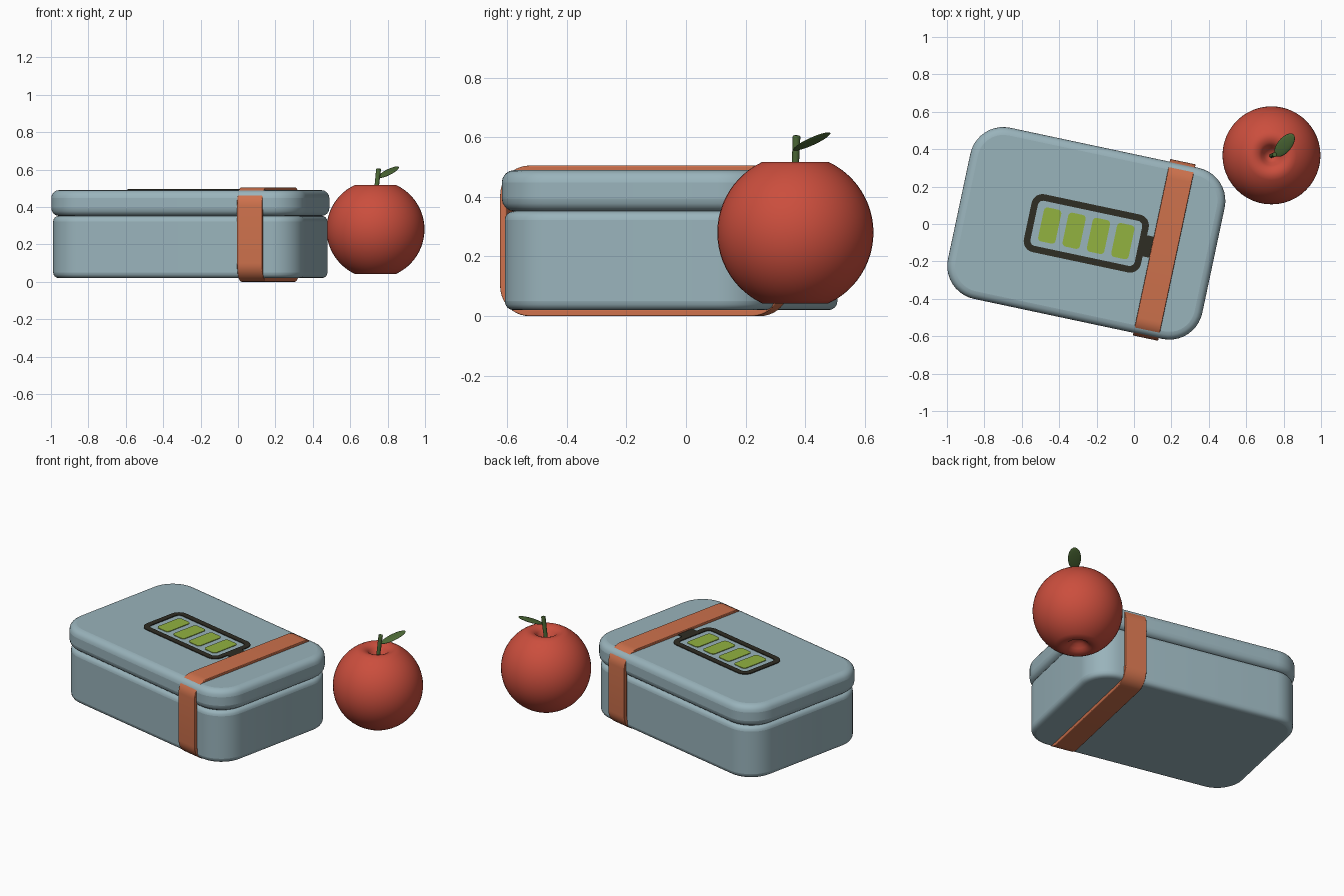
import bpy, bmesh, math
from mathutils import Matrix, Vector

if "Cube" in bpy.data.objects:
    bpy.data.objects.remove(bpy.data.objects["Cube"])


def material(name, r, g, b):
    lin = lambda c: ((c / 255 + 0.055) / 1.055) ** 2.4
    m = bpy.data.materials.new(name)
    m.diffuse_color = (lin(r), lin(g), lin(b), 1)
    m.use_nodes = True
    m.node_tree.nodes["Principled BSDF"].inputs["Base Color"].default_value = m.diffuse_color
    return m


BLUE = material("blue grey", 153, 179, 187)
ORANGE = material("burnt orange", 205, 113, 76)
DARK = material("charcoal", 47, 45, 36)
GREEN = material("lime green", 146, 178, 64)
RED = material("apple red", 203, 78, 61)
LEAF = material("leaf green", 78, 107, 55)

# Box frame: everything on the box is modelled in this turned frame
BOX = Matrix.Translation((-0.255, -0.05, 0)) @ Matrix.Rotation(math.radians(-12), 4, 'Z')


def finish(bm, name, mat, matrix=Matrix(), bevel=0, segments=4, angle=35):
    bmesh.ops.recalc_face_normals(bm, faces=bm.faces[:])
    me = bpy.data.meshes.new(name)
    bm.to_mesh(me)
    bm.free()
    me.materials.append(mat)
    ob = bpy.data.objects.new(name, me)
    bpy.context.collection.objects.link(ob)
    ob.matrix_world = matrix
    if bevel:
        mod = ob.modifiers.new("soft edges", 'BEVEL')
        mod.width, mod.segments = bevel, segments
        mod.limit_method, mod.angle_limit = 'ANGLE', math.radians(50)
    bpy.ops.object.select_all(action='DESELECT')
    ob.select_set(True)
    bpy.context.view_layer.objects.active = ob
    bpy.ops.object.shade_smooth_by_angle(angle=math.radians(angle))
    return ob


def rounded(w, h, r, n=10):
    """Rounded rectangle outline centred on the origin."""
    pts = []
    for q, (sx, sy) in enumerate([(1, 1), (-1, 1), (-1, -1), (1, -1)]):
        for i in range(n + 1):
            a = math.pi / 2 * (q + i / n)
            pts.append((sx * (w / 2 - r) + r * math.cos(a), sy * (h / 2 - r) + r * math.sin(a)))
    return pts


def slab(name, mat, outline, z0, z1, matrix, bevel=0):
    bm = bmesh.new()
    lo, hi = [[bm.verts.new((x, y, z)) for x, y in outline] for z in (z0, z1)]
    n = len(lo)
    bm.faces.new(lo)
    bm.faces.new(hi)
    for i in range(n):
        j = (i + 1) % n
        bm.faces.new((lo[i], lo[j], hi[j], hi[i]))
    return finish(bm, name, mat, matrix, bevel)


def frame(name, mat, outer, inner, z0, z1, matrix, bevel=0):
    bm = bmesh.new()
    rings = [[bm.verts.new((x, y, z)) for x, y in o]
             for o, z in ((outer, z0), (outer, z1), (inner, z1), (inner, z0))]
    n = len(outer)
    for k in range(4):
        a, b = rings[k], rings[(k + 1) % 4]
        for i in range(n):
            j = (i + 1) % n
            bm.faces.new((a[i], a[j], b[j], b[i]))
    return finish(bm, name, mat, matrix, bevel)


# Lunch box body and lid
slab("box_body", BLUE, rounded(1.37, 0.915, 0.17), 0.02, 0.352, BOX, 0.03)
slab("box_lid", BLUE, rounded(1.39, 0.935, 0.18), 0.352, 0.49, BOX, 0.042)

# Elastic strap looped around the box (outline lies in the box's y-z plane)
upright = Matrix(((0, 0, 1, 0.426), (1, 0, 0, 0), (0, 1, 0, 0.2525), (0, 0, 0, 1)))
frame("strap", ORANGE, rounded(0.964, 0.505, 0.1), rounded(0.92, 0.461, 0.078),
      -0.069, 0.069, BOX @ upright, 0.004)

# Battery emblem on the lid: outline, terminal and four charge bars
frame("battery_outline", DARK, rounded(0.64, 0.316, 0.06), rounded(0.57, 0.246, 0.028),
      0.488, 0.495, BOX)
slab("battery_terminal", DARK, rounded(0.045, 0.115, 0.008, 4), 0.488, 0.495,
     BOX @ Matrix.Translation((0.336, 0, 0)))
for i in range(4):
    slab(f"charge_bar_{i + 1}", GREEN, rounded(0.095, 0.185, 0.02, 6), 0.488, 0.494,
         BOX @ Matrix.Translation((-0.2 + 0.1333 * i, 0, 0)))

# Apple: a sphere profile with a dimple at each end, lathed
R, a0 = 0.262, math.radians(25)
profile = [(0, 0.165), (0.02, 0.17), (0.04, 0.19), (0.055, 0.216), (0.07, 0.229), (0.088, 0.235)]
for i in range(25):
    a = a0 + (math.pi - 2 * a0) * i / 24
    profile.append((R * math.sin(a), R * math.cos(a)))
profile += [(0.088, -0.235), (0.07, -0.229), (0.055, -0.216), (0.035, -0.198), (0.015, -0.19), (0, -0.188)]
bm = bmesh.new()
verts = [bm.verts.new((r, 0, z)) for r, z in profile]
edges = [bm.edges.new(p) for p in zip(verts, verts[1:])]
bmesh.ops.spin(bm, geom=verts + edges, axis=(0, 0, 1), cent=(0, 0, 0),
               angle=math.tau, steps=48, use_duplicate=False)
bmesh.ops.remove_doubles(bm, verts=bm.verts[:], dist=1e-5)
finish(bm, "apple", RED, Matrix.Translation((0.735, 0.367, 0.28)), angle=60)

# Stem: tapered rod leaning slightly
base, tip = Vector((0.733, 0.364, 0.43)), Vector((0.752, 0.371, 0.606))
d = tip - base
bm = bmesh.new()
bmesh.ops.create_cone(bm, cap_ends=True, segments=16, radius1=0.011, radius2=0.013, depth=d.length)
finish(bm, "stem", LEAF, Matrix.Translation((base + tip) / 2) @ d.to_track_quat('Z', 'Y').to_matrix().to_4x4(), 0.004, 2)

# Leaf: flattened ellipsoid rising away from the stem
d = Vector((0.104, 0.128, 0.066))
bm = bmesh.new()
bmesh.ops.create_uvsphere(bm, u_segments=24, v_segments=14, radius=1)
bmesh.ops.scale(bm, verts=bm.verts[:], vec=(0.038, 0.008, 0.08))
finish(bm, "leaf", LEAF, Matrix.Translation((0.805, 0.422, 0.586))
       @ d.to_track_quat('Z', 'Y').to_matrix().to_4x4(), angle=60)
